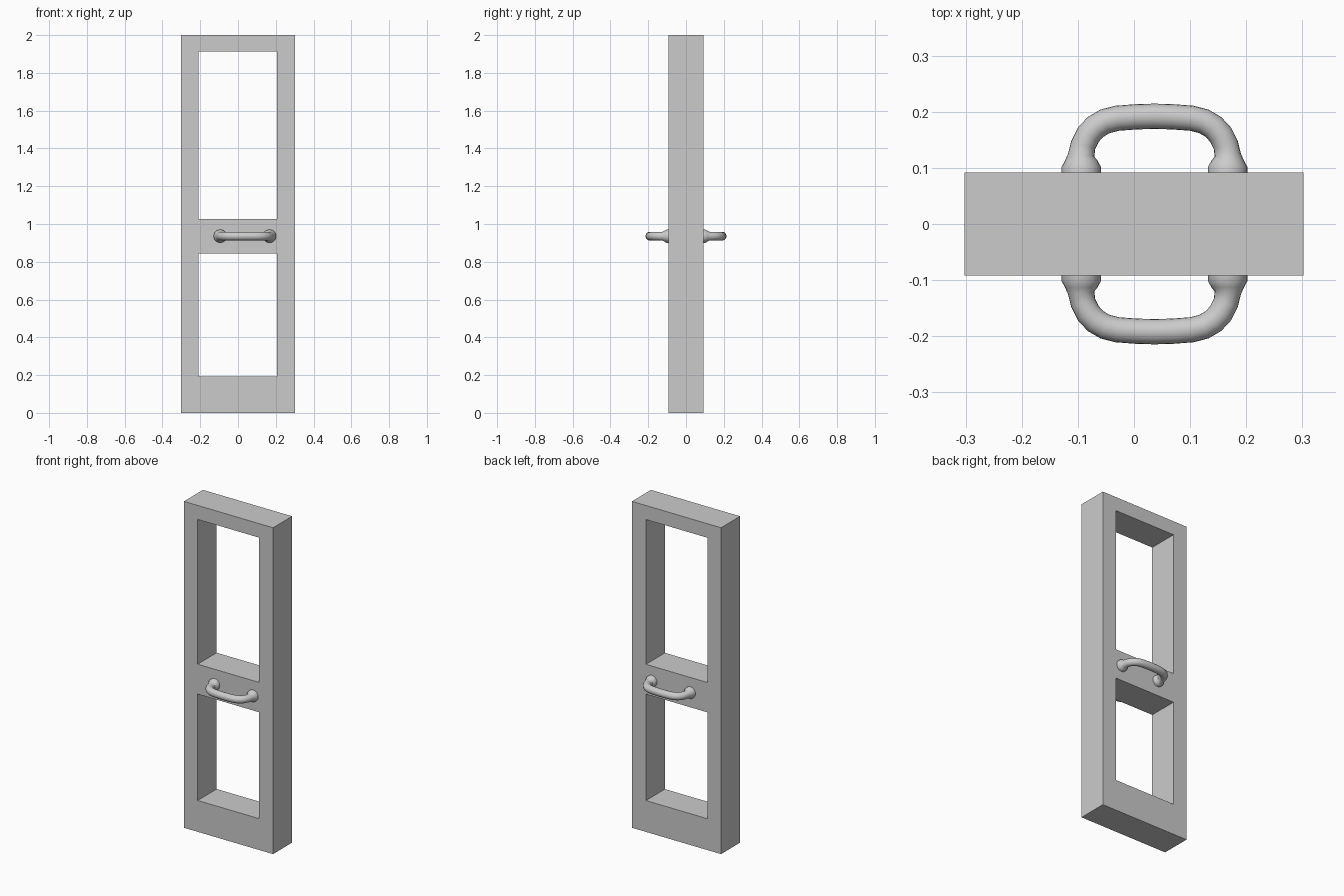
import bpy, bmesh, math
from mathutils import Vector

if "Cube" in bpy.data.objects:
    bpy.data.objects.remove(bpy.data.objects["Cube"])


def make_object(name, bm):
    bmesh.ops.recalc_face_normals(bm, faces=bm.faces)
    mesh = bpy.data.meshes.new(name)
    bm.to_mesh(mesh)
    bm.free()
    obj = bpy.data.objects.new(name, mesh)
    bpy.context.collection.objects.link(obj)
    return obj


# Door frame: a panel of cells with two window openings, extruded through
DEPTH = 0.184
xs = [-0.302, -0.209, 0.207, 0.302]
zs = [0.0, 0.192, 0.844, 1.027, 1.914, 2.0]
openings = {(1, 1), (1, 3)}

bm = bmesh.new()
grid = [[bm.verts.new((x, -DEPTH / 2, z)) for z in zs] for x in xs]
for i in range(len(xs) - 1):
    for k in range(len(zs) - 1):
        if (i, k) not in openings:
            bm.faces.new((grid[i][k], grid[i + 1][k],
                          grid[i + 1][k + 1], grid[i][k + 1]))
front = bm.faces[:]
extruded = bmesh.ops.extrude_face_region(bm, geom=front, use_keep_orig=True)
moved = [g for g in extruded["geom"] if isinstance(g, bmesh.types.BMVert)]
bmesh.ops.translate(bm, vec=(0, DEPTH, 0), verts=moved)
make_object("door_frame", bm)

# Pull handle: half path (x offset from centre, distance out, radius), mirrored
HANDLE_X, HANDLE_Z, SIDES = 0.0365, 0.9355, 20
half = [
    (-0.1305, 0.088, 0.035), (-0.1305, 0.102, 0.035),   # round foot
    (-0.1305, 0.113, 0.029), (-0.1305, 0.123, 0.0235),
    (-0.127, 0.141, 0.0225), (-0.118, 0.159, 0.0225),   # bend
    (-0.105, 0.173, 0.0225), (-0.088, 0.183, 0.0225),
    (-0.066, 0.1885, 0.0225), (-0.033, 0.191, 0.0225),  # grip
]
path = half + [(0, 0.192, 0.0225)] + [(-x, y, r) for x, y, r in reversed(half)]

bm = bmesh.new()
rings = []
for i, (x, y, r) in enumerate(path):
    a, b = path[max(i - 1, 0)], path[min(i + 1, len(path) - 1)]
    tangent = Vector((b[0] - a[0], a[1] - b[1], 0)).normalized()
    side = Vector((-tangent.y, tangent.x, 0))
    centre = Vector((HANDLE_X + x, -y, HANDLE_Z))
    ring = []
    for s in range(SIDES):
        t = math.tau * s / SIDES
        ring.append(bm.verts.new(centre + r * (math.cos(t) * side
                                               + math.sin(t) * Vector((0, 0, 1)))))
    rings.append(ring)
for r0, r1 in zip(rings, rings[1:]):
    for s in range(SIDES):
        n = (s + 1) % SIDES
        bm.faces.new((r0[s], r0[n], r1[n], r1[s]))
bm.faces.new(rings[0])
bm.faces.new(rings[-1])
handle = make_object("pull_handles", bm)

# Matching handle on the back
mirror = handle.modifiers.new("back_handle", 'MIRROR')
mirror.use_axis = (False, True, False)
mirror.use_mirror_merge = False

bpy.ops.object.select_all(action='DESELECT')
handle.select_set(True)
bpy.context.view_layer.objects.active = handle
bpy.ops.object.shade_smooth_by_angle(angle=math.radians(40))
